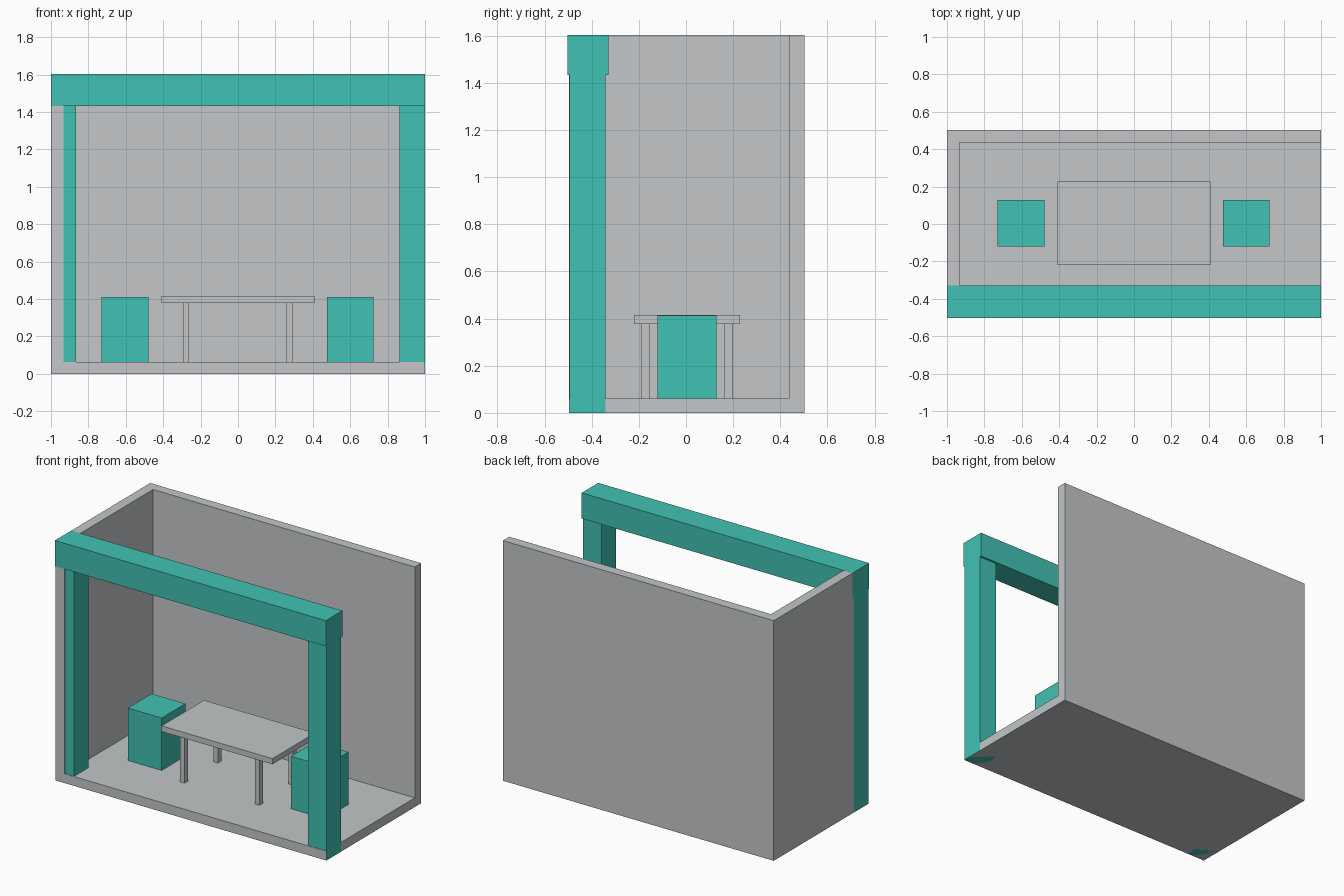
import bpy
import bmesh

if "Cube" in bpy.data.objects:
    bpy.data.objects.remove(bpy.data.objects["Cube"])


def linear(c):
    c /= 255
    return c / 12.92 if c <= 0.04045 else ((c + 0.055) / 1.055) ** 2.4


def material(name, rgb):
    m = bpy.data.materials.new(name)
    m.diffuse_color = (*[linear(c) for c in rgb], 1)
    m.use_nodes = True
    m.node_tree.nodes["Principled BSDF"].inputs["Base Color"].default_value = m.diffuse_color
    return m


GREY = material("light grey", (195, 198, 200))
TEAL = material("teal", (65, 194, 180))


def box(name, mat, x, y, z):
    """Box from its (min, max) extents on each axis."""
    bm = bmesh.new()
    bmesh.ops.create_cube(bm, size=1)
    for v in bm.verts:
        v.co = [r[0] if c < 0 else r[1] for c, r in zip(v.co, (x, y, z))]
    me = bpy.data.meshes.new(name)
    bm.to_mesh(me)
    bm.free()
    me.materials.append(mat)
    ob = bpy.data.objects.new(name, me)
    bpy.context.collection.objects.link(ob)
    return ob


FLOOR, TOP = 0.062, 1.603
FRONT, BACK = -0.497, 0.503
EPS = 0.0005  # keeps the painted frame just proud of the shell

# Open booth shell
box("floor", GREY, (-1, 1), (FRONT, BACK), (0, FLOOR))
box("back_wall", GREY, (-1, 1), (BACK - 0.067, BACK), (FLOOR, TOP))
box("left_wall", GREY, (-1, -0.933), (FRONT, BACK - 0.067), (FLOOR, TOP))

# Front portal frame
box("front_beam", TEAL, (-1 - EPS, 1 + EPS), (-0.503, -0.329), (1.432, TOP + EPS))
for side, x in (("left", (-1 - EPS, -0.865)), ("right", (0.863, 1 + EPS))):
    box(side + "_post", TEAL, x, (-0.494, -0.342), (0, 1.432))

# Table
box("table_top", GREY, (-0.41, 0.408), (-0.22, 0.228), (0.378, 0.416))
for sx, x in (("left", -0.278), ("right", 0.275)):
    for sy, y in (("front", -0.172), ("back", 0.18)):
        box(f"table_leg_{sx}_{sy}", GREY, (x - 0.017, x + 0.017),
            (y - 0.018, y + 0.018), (FLOOR, 0.378))

# Block stools
for side, x in (("left", -0.604), ("right", 0.6)):
    box(side + "_stool", TEAL, (x - 0.125, x + 0.125), (-0.121, 0.129), (FLOOR, 0.412))
